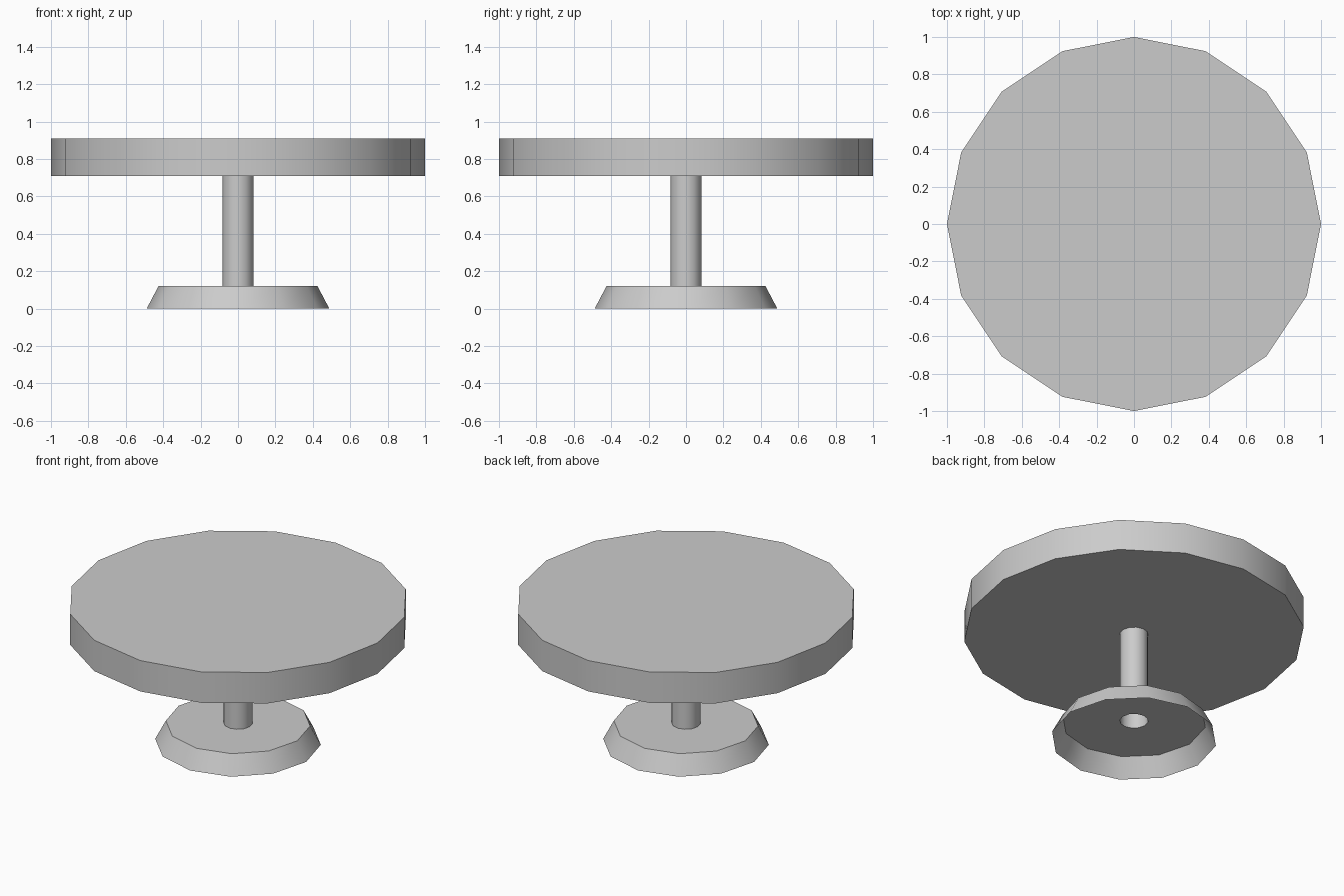
import bpy, bmesh, math

if "Cube" in bpy.data.objects:
    bpy.data.objects.remove(bpy.data.objects["Cube"])


def lathe(name, profile, sides, cap_start=False, cap_end=False):
    """Spin a (radius, z) profile, listed bottom to top, around the z axis."""
    bm = bmesh.new()
    rings = []
    for r, z in profile:
        rings.append([bm.verts.new((r * math.cos(2 * math.pi * i / sides),
                                    r * math.sin(2 * math.pi * i / sides), z))
                      for i in range(sides)])
    for low, high in zip(rings, rings[1:]):
        for i in range(sides):
            j = (i + 1) % sides
            bm.faces.new((low[i], low[j], high[j], high[i]))
    if cap_start:
        bm.faces.new(rings[0][::-1])
    if cap_end:
        bm.faces.new(rings[-1])
    mesh = bpy.data.meshes.new(name)
    bm.to_mesh(mesh)
    bm.free()
    obj = bpy.data.objects.new(name, mesh)
    bpy.context.collection.objects.link(obj)
    bpy.ops.object.select_all(action='DESELECT')
    obj.select_set(True)
    bpy.context.view_layer.objects.active = obj
    bpy.ops.object.shade_smooth_by_angle(angle=math.radians(35))
    return obj


STEM_R, BASE_TOP, TOP_BOTTOM, TOP_Z = 0.084, 0.12, 0.708, 0.908

# Flared foot: hollow underneath, with a hole where the stem meets it
lathe("base", [(0.488, 0), (0.425, BASE_TOP), (STEM_R, BASE_TOP)], 12)

# Hollow stem, open at both ends
lathe("stem", [(STEM_R, BASE_TOP), (STEM_R, TOP_BOTTOM)], 12)

# Thick round tabletop
lathe("tabletop", [(1, TOP_BOTTOM), (1, TOP_Z)], 16, True, True)
